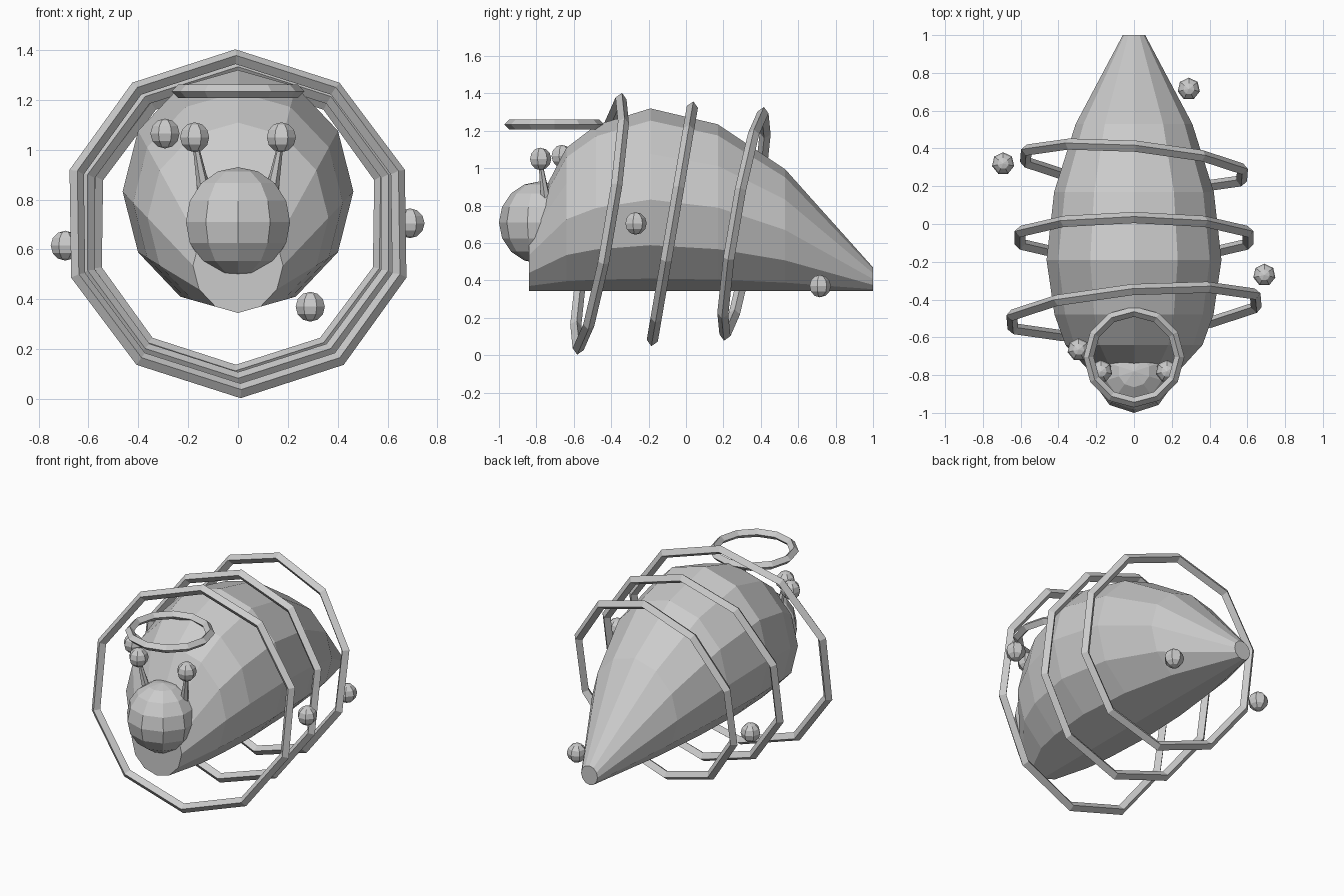
import bpy, bmesh, math
from mathutils import Vector, Matrix

if "Cube" in bpy.data.objects:
    bpy.data.objects.remove(bpy.data.objects["Cube"])

grey = bpy.data.materials.new("light_grey")
grey.diffuse_color = (0.6, 0.6, 0.6, 1)
grey.use_nodes = True
grey.node_tree.nodes["Principled BSDF"].inputs["Base Color"].default_value = grey.diffuse_color


def finish(name, bm, matrix=Matrix()):
    bmesh.ops.recalc_face_normals(bm, faces=bm.faces[:])
    me = bpy.data.meshes.new(name)
    bm.to_mesh(me)
    bm.free()
    me.materials.append(grey)
    ob = bpy.data.objects.new(name, me)
    ob.matrix_world = matrix
    bpy.context.collection.objects.link(ob)
    return ob


def loft(bm, rings, closed=False):
    """Skin a list of rings of points; cap the ends unless closed."""
    vs = [[bm.verts.new(p) for p in r] for r in rings]
    n = len(vs[0])
    pairs = list(zip(vs, vs[1:])) + ([(vs[-1], vs[0])] if closed else [])
    for a, b in pairs:
        for i in range(n):
            j = (i + 1) % n
            bm.faces.new((a[i], a[j], b[j], b[i]))
    if not closed:
        bm.faces.new(vs[0])
        bm.faces.new(vs[-1])


def ball(name, loc, r, segs, lats):
    bm = bmesh.new()
    rings = []
    for k in range(1, lats):
        p = math.pi * k / lats
        rings.append([(r * math.sin(p) * math.sin(2 * math.pi * i / segs),
                       r * math.sin(p) * math.cos(2 * math.pi * i / segs),
                       r * math.cos(p)) for i in range(segs)])
    loft(bm, rings)
    # turn the flat caps into pole fans
    bm.faces.ensure_lookup_table()
    for f, s in ((bm.faces[-2], 1), (bm.faces[-1], -1)):
        res = bmesh.ops.poke(bm, faces=[f])
        res["verts"][0].co = (0, 0, s * r)
        bm.faces.ensure_lookup_table()
        if s == 1:
            # find the remaining cap for the second pass
            last = [g for g in bm.faces if len(g.verts) == segs]
            if last:
                res = bmesh.ops.poke(bm, faces=last)
                res["verts"][0].co = (0, 0, -r)
            break
    return finish(name, bm, Matrix.Translation(loc))


def hoop(name, loc, major, minor, segs, matrix):
    """Ring in the XZ plane with a four-sided diamond tube."""
    bm = bmesh.new()
    rings = []
    for i in range(segs):
        a = 2 * math.pi * i / segs
        d = Vector((math.sin(a), 0, math.cos(a)))
        rings.append([d * (major + minor), d * major + Vector((0, minor, 0)),
                      d * (major - minor), d * major - Vector((0, minor, 0))])
    loft(bm, rings, closed=True)
    return finish(name, bm, Matrix.Translation(loc) @ matrix)


# body: twelve-sided rings resting on a common flat underside
bm = bmesh.new()
profile = [(-0.84, 0.19), (-0.64, 0.382), (-0.48, 0.443), (-0.19, 0.4875),
           (0.17, 0.445), (0.53, 0.325), (1.0, 0.0625)]
loft(bm, [[(0.95 * r * math.sin(math.pi * k / 6), y,
            0.345 + r - r * math.cos(math.pi * k / 6)) for k in range(12)]
          for y, r in profile])
finish("body", bm)

# snout
ball("snout", (0, -0.78, 0.71), 0.22, 10, 8)

# eye stalks with eyes
for side, s in (("left", -1), ("right", 1)):
    a, b = Vector((s * 0.13, -0.745, 0.80)), Vector((s * 0.174, -0.78, 1.04))
    q = (b - a).to_track_quat('Z', 'Y')
    bm = bmesh.new()
    loft(bm, [[p + q @ Vector((r * math.cos(math.pi * i / 3),
                               r * math.sin(math.pi * i / 3), 0))
               for i in range(6)] for p, r in ((a, 0.03), (b, 0.01))])
    finish(side + "_eye_stalk", bm)
    ball(side + "_eye", (s * 0.174, -0.78, 1.05), 0.06, 7, 6)

# floating balls
for i, loc in enumerate([(-0.293, -0.665, 1.065), (-0.693, 0.32, 0.615),
                         (0.69, -0.27, 0.705), (0.29, 0.715, 0.37)]):
    ball(f"floating_ball_{i + 1}", loc, 0.06, 7, 6)

# flat halo above the head
hoop("halo", (0, -0.704, 1.234), 0.24, 0.027, 12, Matrix.Rotation(math.pi / 2, 4, 'X'))

# tilted hoops around the body
for i, (y, major, yaw) in enumerate([(-0.462, 0.68, 0.087), (-0.073, 0.634, 0),
                                     (0.31, 0.604, -0.087)]):
    rot = Matrix.Rotation(yaw, 4, 'Z') @ Matrix.Rotation(-0.17, 4, 'X')
    hoop(f"body_hoop_{i + 1}", (0, y, 0.703), major, 0.03, 10, rot)
